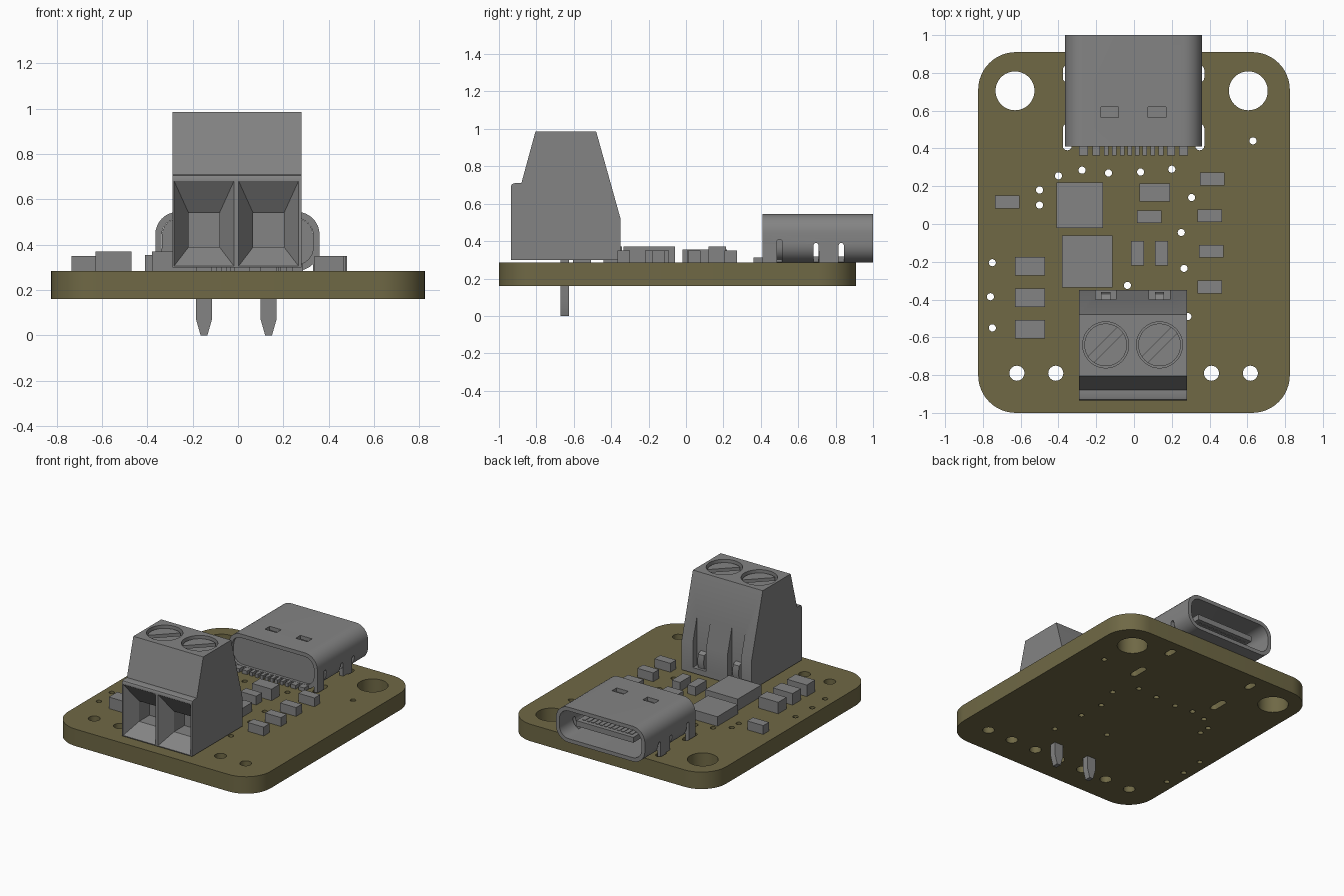
import bpy, bmesh
from math import sin, cos, pi, radians
from mathutils import Matrix, Vector

cube = bpy.data.objects.get("Cube")
if cube:
    bpy.data.objects.remove(cube)


def material(name, rgb):
    m = bpy.data.materials.new(name)
    m.use_nodes = True
    m.diffuse_color = (*rgb, 1)
    m.node_tree.nodes["Principled BSDF"].inputs["Base Color"].default_value = (*rgb, 1)
    return m


OLIVE = material("olive board", (0.16, 0.14, 0.06))
GREY = material("grey parts", (0.23, 0.23, 0.23))
TOP = 0.285  # upper face of the board


def loft(name, rings, mat=GREY):
    """Solid through matching rings of 3D points, capped at both ends."""
    bm = bmesh.new()
    vs = [[bm.verts.new(p) for p in r] for r in rings]
    n = len(vs[0])
    for a, b in zip(vs, vs[1:]):
        for i in range(n):
            j = (i + 1) % n
            bm.faces.new((a[i], a[j], b[j], b[i]))
    bm.faces.new(vs[0])
    bm.faces.new(vs[-1])
    bmesh.ops.recalc_face_normals(bm, faces=bm.faces)
    me = bpy.data.meshes.new(name)
    bm.to_mesh(me)
    bm.free()
    me.materials.append(mat)
    ob = bpy.data.objects.new(name, me)
    bpy.context.collection.objects.link(ob)
    return ob


def rect(x0, x1, y0, y1):
    return [(x0, y0), (x1, y0), (x1, y1), (x0, y1)]


def rounded(x0, x1, y0, y1, r, seg=8):
    pts = []
    for k, (cx, cy) in enumerate(rect(x0 + r, x1 - r, y0 + r, y1 - r)):
        for i in range(seg + 1):
            a = pi + (k + i / seg) * pi / 2
            pts.append((cx + r * cos(a), cy + r * sin(a)))
    return pts


def along_x(pts, x): return [(x, u, v) for u, v in pts]
def along_y(pts, y): return [(u, y, v) for u, v in pts]
def along_z(pts, z): return [(u, v, z) for u, v in pts]


def prism(name, pts, lo, hi, axis=along_z, mat=GREY):
    return loft(name, [axis(pts, lo), axis(pts, hi)], mat)


def box(name, x0, x1, y0, y1, z0, z1):
    return prism(name, rect(x0, x1, y0, y1), z0, z1)


def disc(name, x, y, r, z0, z1, seg=32):
    pts = [(x + r * cos(2 * pi * i / seg), y + r * sin(2 * pi * i / seg)) for i in range(seg)]
    return prism(name, pts, z0, z1)


def cut(ob, cutters):
    """Subtract each cutter, then discard it."""
    bpy.context.view_layer.objects.active = ob
    for c in cutters:
        c.hide_render = True
        m = ob.modifiers.new("cut", "BOOLEAN")
        m.operation, m.solver, m.object = "DIFFERENCE", "EXACT", c
        bpy.ops.object.modifier_apply(modifier=m.name)
        bpy.data.objects.remove(c)


# Circuit board with mounting holes, header holes, vias and leg slots
board = prism("board", rounded(-0.825, 0.825, -1, 0.91, 0.2, 12), 0.16, TOP, mat=OLIVE)
holes = [disc("hole", x, 0.705, 0.103, 0.1, 0.4, 48) for x in (-0.63, 0.605)]
holes += [disc("hole", -0.62 + i * 0.206, -0.79, 0.04, 0.1, 0.4, 24) for i in range(7)]
vias = [(0.63, 0.44), (-0.275, 0.285), (-0.4, 0.255), (-0.135, 0.27), (0.035, 0.275),
        (0.2, 0.29), (-0.5, 0.18), (-0.5, 0.1), (0.305, 0.14), (0.25, -0.045),
        (0.265, -0.235), (-0.035, -0.325), (0.285, -0.49), (-0.75, -0.205),
        (-0.76, -0.385), (-0.75, -0.55)]
holes += [disc("via", x, y, 0.019, 0.1, 0.4, 16) for x, y in vias]
for x in (-0.353, 0.348):
    for y0, y1 in ((0.39, 0.53), (0.75, 0.84)):
        holes.append(prism("slot", rounded(x - 0.024, x + 0.024, y0, y1, 0.0235, 4), 0.1, 0.4))
cut(board, holes)

# Small rectangular components: x range, y range, top height
chips = {
    "small_chip": [(-0.41, -0.165, -0.02, 0.22, 0.355)],
    "large_chip": [(-0.38, -0.115, -0.335, -0.06, 0.37)],
    "capacitor": [(-0.63, -0.47, y, y + 0.098, 0.37) for y in (-0.272, -0.44, -0.605)]
    + [(0.03, 0.19, 0.12, 0.215, 0.37)],
    "resistor": [(x, x + 0.13, y, y + 0.067, 0.35) for x, y in (
        (-0.735, 0.083), (0.35, 0.205), (0.337, 0.01), (0.345, -0.178),
        (0.337, -0.367), (0.015, 0.005))]
    + [(x, x + 0.067, -0.22, -0.09, 0.35) for x in (-0.015, 0.112)],
}
for name, items in chips.items():
    for x0, x1, y0, y1, z in items:
        box(name, x0, x1, y0, y1, TOP, z)

# Screw terminal body, a side profile run across the width
profile = [(-0.935, 0.3), (-0.935, 0.695), (-0.93, 0.705), (-0.915, 0.71), (-0.88, 0.71),
           (-0.805, 0.985), (-0.48, 0.985), (-0.35, 0.52), (-0.35, 0.3)]
terminal = prism("terminal_body", profile, -0.29, 0.28, along_x)
cutters = []
for x in (-0.15, 0.135):
    # flared wire entry, screw well and rear slot
    mouth = rect(x - 0.133, x + 0.133, 0.305, 0.683)
    throat = rect(x - 0.068, x + 0.068, 0.39, 0.54)
    cutters += [loft("entry", [along_y(mouth, -0.936), along_y(throat, -0.84),
                               along_y(throat, -0.72)]),
                disc("well", x, -0.64, 0.122, 0.92, 1.1, 40),
                box("rear_slot", x - 0.055, x + 0.055, -0.40, -0.3, 0.34, 0.8)]
cut(terminal, cutters)

for x in (-0.15, 0.135):
    # slotted screw
    screw = disc("terminal_screw", x, -0.64, 0.113, 0.9, 0.965, 40)
    groove = box("groove", -0.15, 0.15, -0.022, 0.022, 0.935, 1)
    groove.data.transform(Matrix.Translation((x, -0.64, 0)) @ Matrix.Rotation(radians(45), 4, "Z"))
    cut(screw, [groove])
    # tapered solder pin
    pin = [(x - 0.015, 0), (x + 0.015, 0), (x + 0.035, 0.07), (x + 0.035, 0.31),
           (x - 0.035, 0.31), (x - 0.035, 0.07)]
    prism("terminal_pin", pin, -0.67, -0.625, along_y)
    # curved clip in the rear slot
    clip = [(-0.41, 0.34), (-0.37, 0.34), (-0.36, 0.39), (-0.37, 0.44), (-0.41, 0.46)]
    prism("terminal_clip", clip, x - 0.025, x + 0.025, along_x)

# Socket shell: hollow rounded tube, open at the rear
L, R = -0.365, 0.36
shell = prism("socket_shell", rounded(L, R, TOP, 0.545, 0.1), 0.41, 1.0, along_y)
bore = rounded(L + 0.028, R - 0.028, TOP + 0.028, 0.517, 0.075)
cutters = [prism("bore", bore, 0.3, 1.1, along_y)]
cutters += [box("window", x, x + 0.095, 0.565, 0.62, 0.5, 0.6) for x in (-0.176, 0.075)]
for y, z in ((0.5, 0.41), (0.695, 0.39), (0.83, 0.39)):
    arch = rounded(y - 0.014, y + 0.014, 0.25, z, 0.0135, 4)
    cutters += [prism("side_slot", arch, L - 0.05, L + 0.075, along_x),
                prism("side_slot", arch, R - 0.075, R + 0.05, along_x)]
cut(shell, cutters)

# Socket insides: rear block, tongue and its contacts
prism("socket_block", rounded(L + 0.029, R - 0.029, TOP + 0.01, 0.516, 0.075), 0.43, 0.62, along_y)
box("socket_tongue", -0.235, 0.23, 0.6, 0.95, 0.395, 0.435)
for i in range(12):
    x = -0.195 + i * 0.035
    box("tongue_contact", x - 0.01, x + 0.01, 0.62, 0.92, 0.391, 0.439)

# Legs that anchor the shell in the board
for x in (L, R - 0.028):
    for y0, y1 in ((0.41, 0.486), (0.71, 0.816)):
        box("shell_leg", x, x + 0.028, y0, y1, 0.2, 0.43)

# Row of solder tails at the inner end of the socket
for side in (-1, 1):
    for x, w in ((0.265, 0.048), (0.198, 0.042), (0.145, 0.024), (0.102, 0.024),
                 (0.06, 0.024), (0.02, 0.024)):
        c = side * x - 0.002
        box("solder_tail", c - w / 2, c + w / 2, 0.362, 0.45, TOP, 0.312)

# Smooth round surfaces, keep edges crisp
for ob in bpy.context.scene.objects:
    ob.select_set(ob.type == "MESH")
bpy.context.view_layer.objects.active = board
bpy.ops.object.shade_smooth_by_angle(angle=radians(30))
